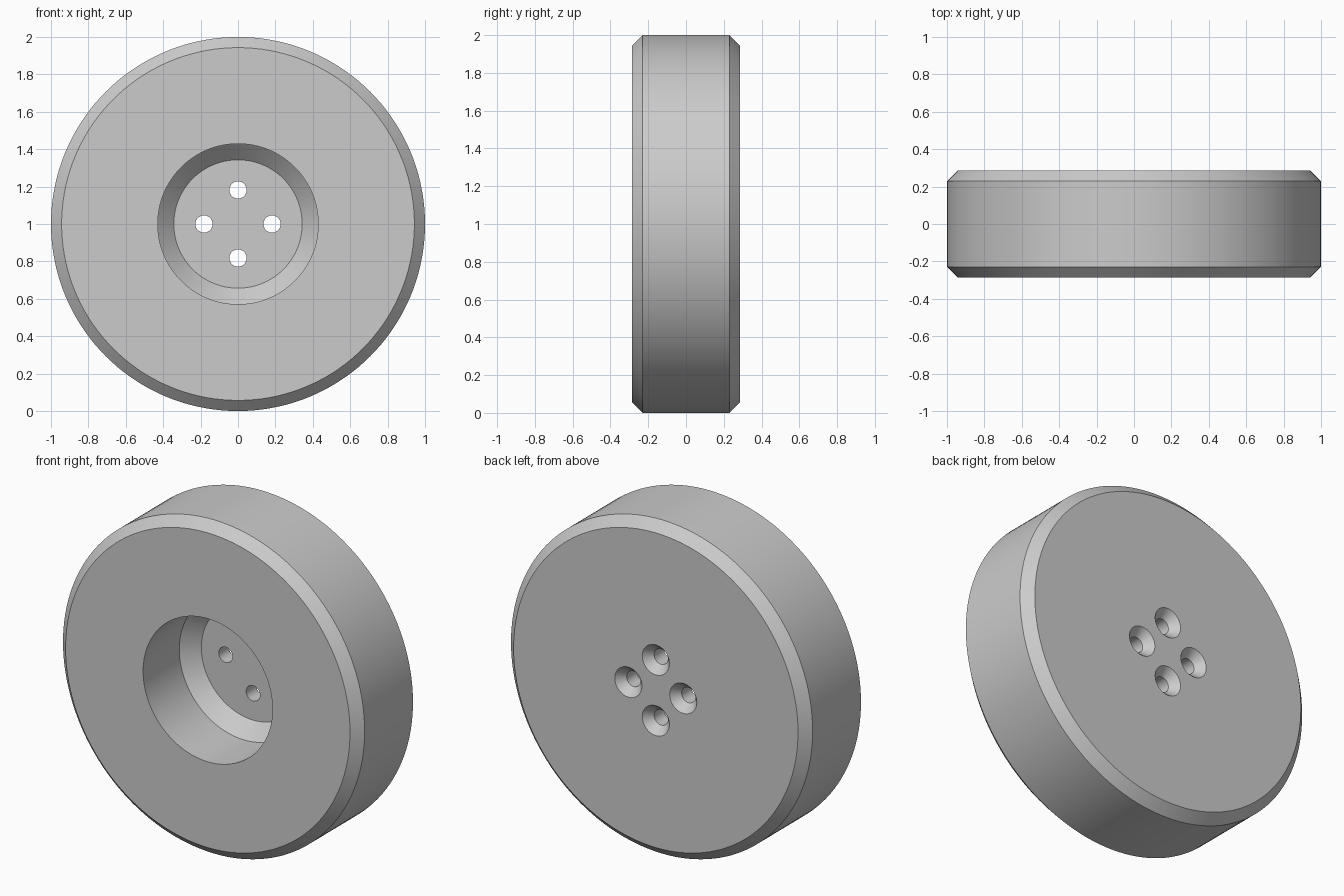
import bpy, bmesh, math

cube = bpy.data.objects.get("Cube")
if cube:
    bpy.data.objects.remove(cube, do_unlink=True)

HALF = 0.286       # half thickness of the disc
CHAMFER = 0.057    # outer edge chamfer
FLOOR = -HALF + 0.429

grey = bpy.data.materials.new("plain grey")
grey.use_nodes = True
COLOUR = (0.6, 0.6, 0.6, 1)
grey.diffuse_color = COLOUR
grey.node_tree.nodes["Principled BSDF"].inputs["Base Color"].default_value = COLOUR


def turned(name, profile, segments, x=0, z=1):
    """Turn (radius, y) points about the y axis and cap both ends."""
    bm = bmesh.new()
    rings = []
    for r, y in profile:
        angles = [math.tau * i / segments for i in range(segments)]
        rings.append([bm.verts.new((x + r * math.cos(a), y, z + r * math.sin(a)))
                      for a in angles])
    for a, b in zip(rings, rings[1:]):
        for i in range(segments):
            j = (i + 1) % segments
            bm.faces.new((a[i], a[j], b[j], b[i]))
    bm.faces.new(rings[0])
    bm.faces.new(rings[-1])
    bmesh.ops.recalc_face_normals(bm, faces=bm.faces)
    mesh = bpy.data.meshes.new(name)
    bm.to_mesh(mesh)
    bm.free()
    mesh.materials.append(grey)
    obj = bpy.data.objects.new(name, mesh)
    bpy.context.collection.objects.link(obj)
    return obj


# Chamfered disc with a stepped recess in the front
disc = turned("wheel_disc", [
    (0.343, FLOOR), (0.429, FLOOR - 0.086), (0.429, -HALF),
    (1 - CHAMFER, -HALF), (1, -HALF + CHAMFER),
    (1, HALF - CHAMFER), (1 - CHAMFER, HALF),
], 144)

# Four screw holes, countersunk from the back
bpy.context.view_layer.objects.active = disc
disc.select_set(True)
for k in range(4):
    a = k * math.pi / 2
    cutter = turned("screw_hole_cutter", [
        (0.046, FLOOR - 0.05), (0.046, HALF - 0.05),
        (0.09, HALF), (0.09, HALF + 0.05),
    ], 40, 0.182 * math.cos(a), 1 + 0.182 * math.sin(a))
    cutter.hide_render = True
    cut = disc.modifiers.new("screw_hole", 'BOOLEAN')
    cut.operation = 'DIFFERENCE'
    cut.solver = 'EXACT'
    cut.object = cutter
    bpy.ops.object.modifier_apply(modifier=cut.name)
    bpy.data.objects.remove(cutter, do_unlink=True)

bpy.ops.object.select_all(action='DESELECT')
disc.select_set(True)
bpy.ops.object.shade_smooth_by_angle(angle=math.radians(30))
